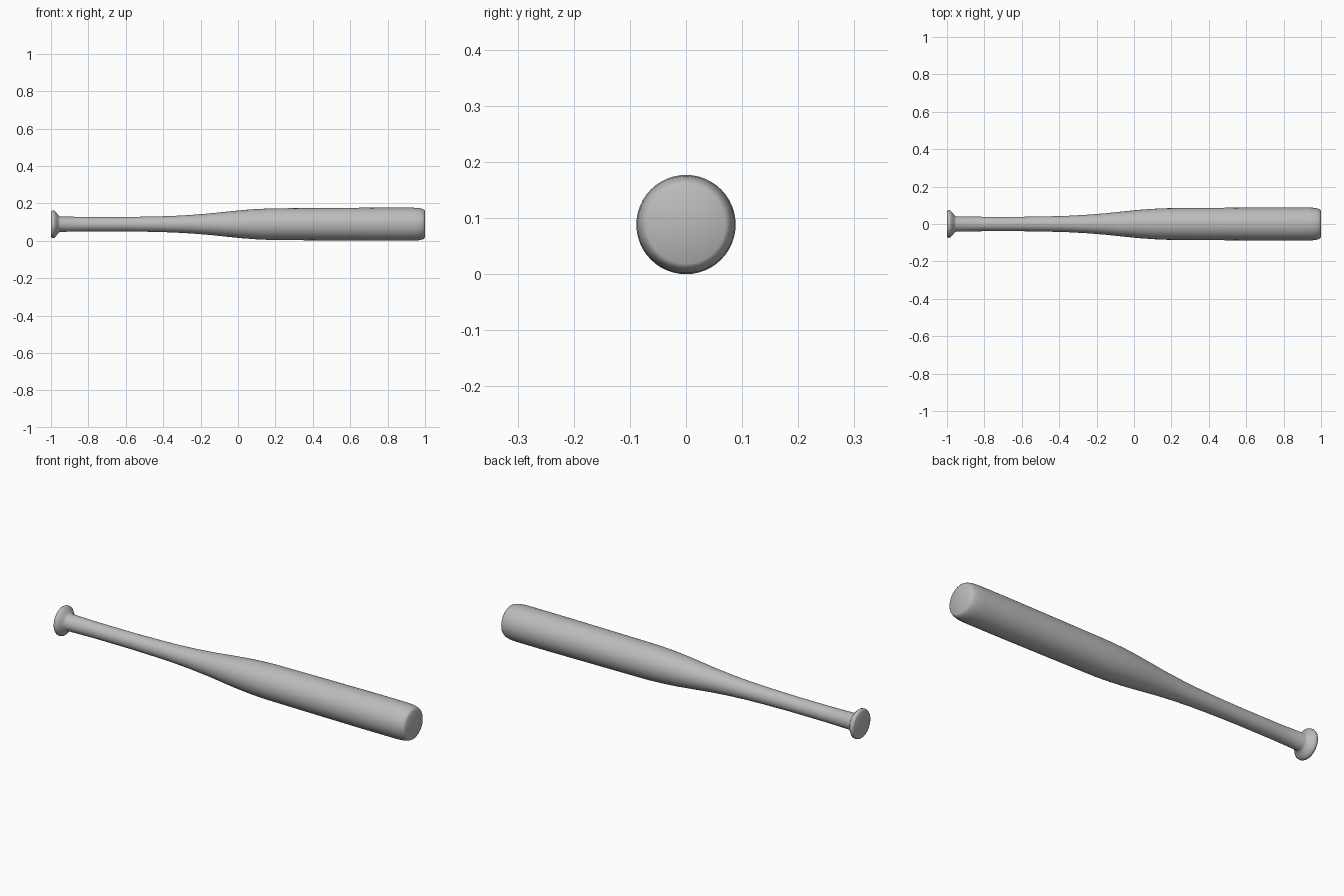
import bpy, bmesh, math
from mathutils import Vector, Matrix

if "Cube" in bpy.data.objects:
    bpy.data.objects.remove(bpy.data.objects["Cube"])

R = 0.0885          # barrel radius, also the axis height
SIDES = 48

# Flat paint
grey = bpy.data.materials.new("plain grey")
grey.diffuse_color = (0.5, 0.5, 0.5, 1)
grey.use_nodes = True
grey.node_tree.nodes["Principled BSDF"].inputs["Base Color"].default_value = grey.diffuse_color

# Half profile along the length: (x, radius), knob to barrel tip
profile = [(-1, 0), (-1, 0.066), (-0.997, 0.071), (-0.99, 0.074), (-0.982, 0.073),
           (-0.972, 0.063), (-0.963, 0.051), (-0.957, 0.044), (-0.95, 0.041),
           (-0.8, 0.0385), (-0.6, 0.0385), (-0.45, 0.041), (-0.35, 0.044),
           (-0.25, 0.0495), (-0.15, 0.0575), (-0.05, 0.068), (0.02, 0.075),
           (0.1, 0.081), (0.18, 0.0845), (0.3, 0.0855), (0.5, 0.087), (0.75, 0.0885),
           (0.93, R), (0.965, 0.0865), (0.985, 0.082), (0.995, 0.077),
           (1, 0.07), (1, 0)]

# Spin the profile about the x axis
bm = bmesh.new()
verts = [bm.verts.new((x, 0, r)) for x, r in profile]
edges = [bm.edges.new(p) for p in zip(verts, verts[1:])]
bmesh.ops.spin(bm, geom=verts + edges, cent=(0, 0, 0), axis=(1, 0, 0),
               angle=math.tau, steps=SIDES, use_merge=True)
bmesh.ops.remove_doubles(bm, verts=bm.verts, dist=1e-5)
bmesh.ops.recalc_face_normals(bm, faces=bm.faces)
bmesh.ops.translate(bm, verts=bm.verts, vec=(0, 0, R))

mesh = bpy.data.meshes.new("bat")
bm.to_mesh(mesh)
bm.free()
bat = bpy.data.objects.new("bat", mesh)
bpy.context.collection.objects.link(bat)
mesh.materials.append(grey)

# Smooth sides, crisp end caps
bpy.context.view_layer.objects.active = bat
bat.select_set(True)
bpy.ops.object.shade_smooth_by_angle(angle=math.radians(40))
